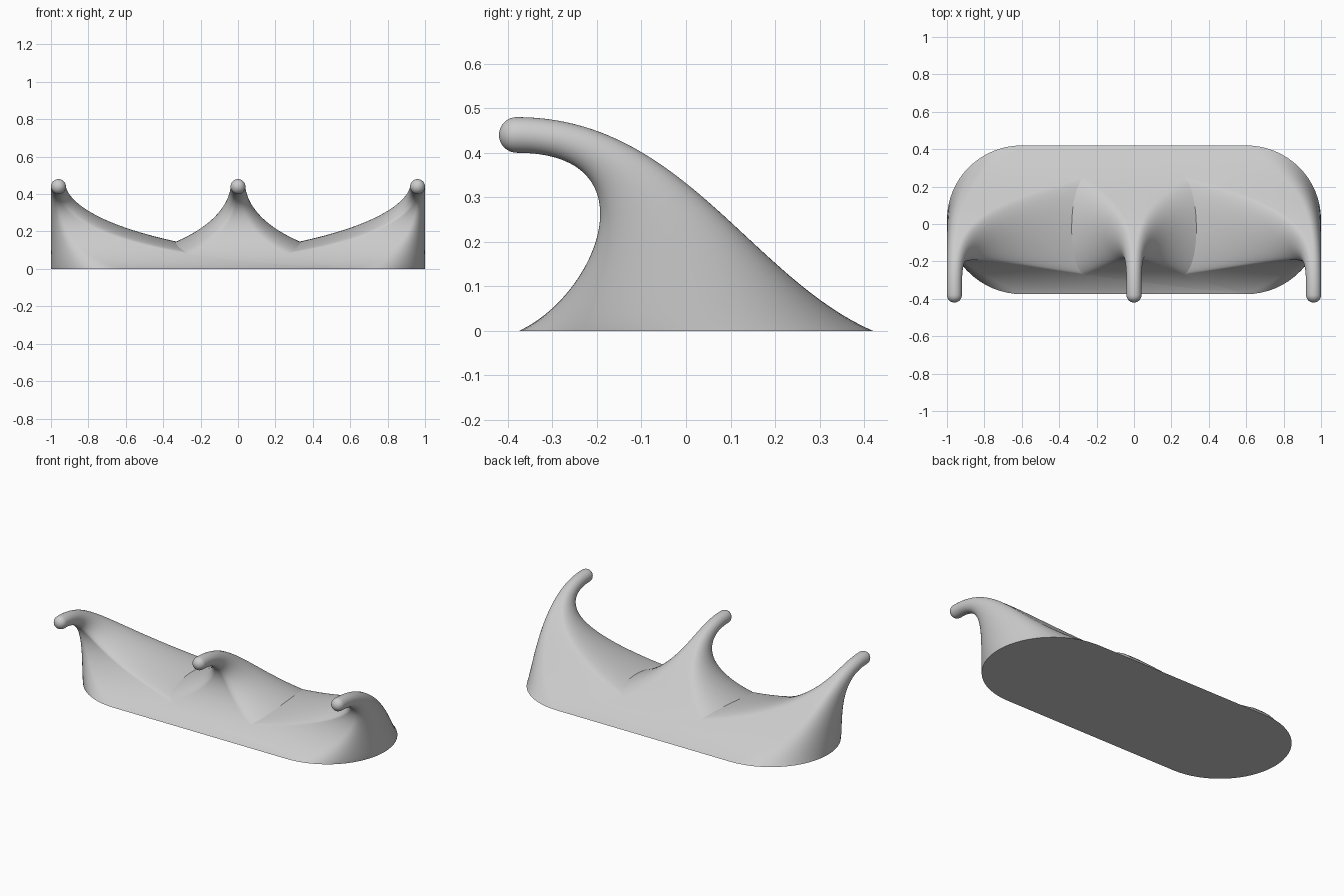
import bpy, bmesh
from math import sin, cos, pi

cube = bpy.data.objects.get("Cube")
if cube:
    bpy.data.objects.remove(cube, do_unlink=True)

grey = bpy.data.materials.new("light grey")
grey.use_nodes = True
colour = (0.6, 0.6, 0.6, 1)
grey.diffuse_color = colour
grey.node_tree.nodes["Principled BSDF"].inputs["Base Color"].default_value = colour

# Side profiles (y, z) of each hook, from base to tip
FRONT = [(-0.375, 0), (-0.2, 0.08), (-0.07, 0.40), (-0.38, 0.40)]
BACK = [(0.42, 0), (0.144, 0.12), (-0.01, 0.48), (-0.38, 0.48)]
TIP_R, TIP_Y, TIP_Z = 0.04, -0.38, 0.44
FLAT, CORNER = 0.6, 0.4
HALF, STEPS, CAP = 32, 48, 8


def bezier(points, t):
    weights = ((1 - t) ** 3, 3 * t * (1 - t) ** 2, 3 * t * t * (1 - t), t ** 3)
    return [sum(w * p[i] for w, p in zip(weights, points)) for i in (0, 1)]


def outline():
    """Stadium outline as (side, angle): two half circles joined by straights."""
    for side, start in ((1, -pi / 2), (-1, pi / 2)):
        for i in range(HALF + 1):
            yield side, start + pi * i / HALF


def hook(name, tip_x):
    bm = bmesh.new()
    rings = []
    # Body: the wide base outline shrinks into the round tip
    for k in range(STEPS + 1):
        t = k / STEPS
        wide = (1 - t) ** 3.25
        f, b = bezier(FRONT, t), bezier(BACK, t)
        ring = []
        for side, a in outline():
            base_x = side * FLAT + CORNER * cos(a)
            x = base_x * wide + (tip_x + TIP_R * cos(a)) * (1 - wide)
            v = (sin(a) + 1) / 2
            ring.append(bm.verts.new((x, f[0] + (b[0] - f[0]) * v,
                                      f[1] + (b[1] - f[1]) * v)))
        rings.append(ring)
    # Ball end
    for k in range(1, CAP + 1):
        c = pi / 2 * k / CAP
        r = TIP_R * cos(c)
        rings.append([bm.verts.new((tip_x + r * cos(a), TIP_Y - TIP_R * sin(c),
                                    TIP_Z + r * sin(a))) for _, a in outline()])
    n = len(rings[0])
    for low, high in zip(rings, rings[1:]):
        for i in range(n):
            j = (i + 1) % n
            bm.faces.new((low[i], low[j], high[j], high[i]))
    # Flat underside
    bm.faces.new(list(reversed(rings[0])))
    bmesh.ops.remove_doubles(bm, verts=bm.verts, dist=0.00002)
    bmesh.ops.recalc_face_normals(bm, faces=bm.faces)
    mesh = bpy.data.meshes.new(name)
    bm.to_mesh(mesh)
    bm.free()
    mesh.materials.append(grey)
    obj = bpy.data.objects.new(name, mesh)
    bpy.context.collection.objects.link(obj)
    bpy.ops.object.select_all(action='DESELECT')
    obj.select_set(True)
    bpy.context.view_layer.objects.active = obj
    bpy.ops.object.shade_smooth_by_angle(angle=pi / 4)


for name, tip_x in (("right_hook", TIP_R - 1), ("middle_hook", 0), ("left_hook", 1 - TIP_R)):
    hook(name, tip_x)
